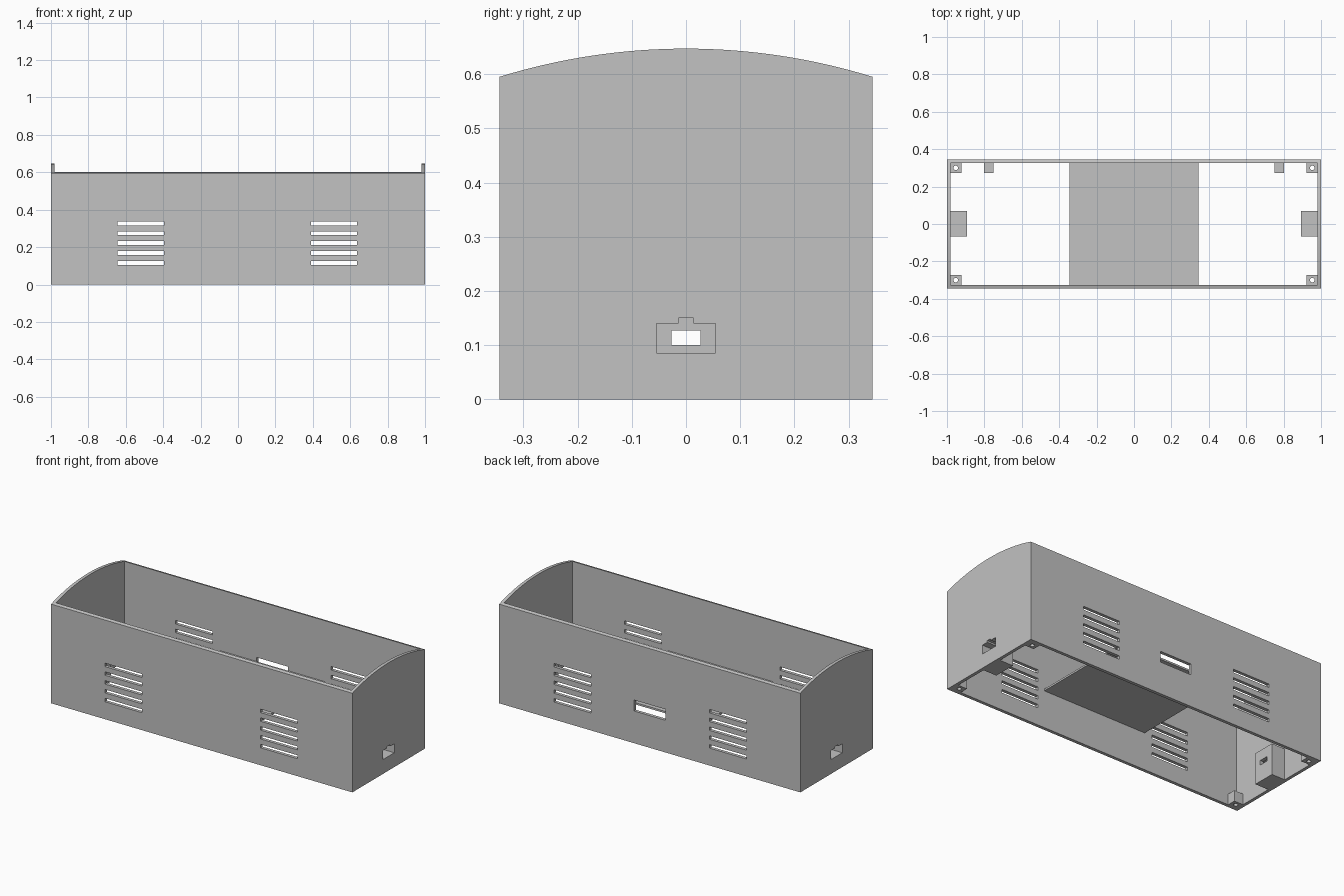
import bpy, bmesh, math

if "Cube" in bpy.data.objects:
    bpy.data.objects.remove(bpy.data.objects["Cube"])

L, W, H, TOP, T = 1.0, 0.344, 0.595, 0.647, 0.019   # half length, half width, heights, wall

grey = bpy.data.materials.new("plain_grey")
grey.diffuse_color = (0.54, 0.54, 0.54, 1)
grey.use_nodes = True
grey.node_tree.nodes["Principled BSDF"].inputs["Base Color"].default_value = grey.diffuse_color


def finish(name, bm):
    bmesh.ops.recalc_face_normals(bm, faces=bm.faces)
    me = bpy.data.meshes.new(name)
    bm.to_mesh(me)
    bm.free()
    me.materials.append(grey)
    ob = bpy.data.objects.new(name, me)
    bpy.context.collection.objects.link(ob)
    return ob


def add_prism(bm, profile, x0, x1):
    """Extrude a (y, z) profile along x."""
    rings = [[bm.verts.new((x, y, z)) for y, z in profile] for x in (x0, x1)]
    n = len(profile)
    bm.faces.new(rings[0])
    bm.faces.new(rings[1][::-1])
    for i in range(n):
        j = (i + 1) % n
        bm.faces.new((rings[0][i], rings[1][i], rings[1][j], rings[0][j]))


def prism(name, profile, x0, x1):
    bm = bmesh.new()
    add_prism(bm, profile, x0, x1)
    return finish(name, bm)


def boxes(name, items):
    """Disjoint boxes given as (x0, x1, y0, y1, z0, z1)."""
    bm = bmesh.new()
    for x0, x1, y0, y1, z0, z1 in items:
        add_prism(bm, [(y0, z0), (y1, z0), (y1, z1), (y0, z1)], x0, x1)
    return finish(name, bm)


def cut(ob, cutter):
    mod = ob.modifiers.new("cut", 'BOOLEAN')
    mod.operation, mod.solver, mod.object = 'DIFFERENCE', 'EXACT', cutter
    bpy.context.view_layer.objects.active = ob
    bpy.ops.object.modifier_apply(modifier=mod.name)
    bpy.data.objects.remove(cutter)


# Outer shell with a gently arched top outline
R = (W * W + (TOP - H) ** 2) / (2 * (TOP - H))
half = math.asin(W / R)
arch = [(R * math.sin(a), TOP - R + R * math.cos(a))
        for a in (half - 2 * half * i / 32 for i in range(33))]
shell = prism("shell", [(-W, 0), (W, 0)] + arch, -L, L)

# Main cavity, open at top and bottom; the end walls keep the full arch
cut(shell, boxes("cavity", [(-L + T, L - T, -W + T, W - T, -0.1, 1)]))

# Vent slots through both long walls, plus a display slot in the back wall
vents = [(x0, x1, -0.5, 0.5, z - 0.0105, z + 0.0105)
         for x0, x1 in ((-0.643, -0.396), (0.390, 0.637))
         for z in (0.115, 0.168, 0.221, 0.274, 0.326)]
cut(shell, boxes("slots", vents + [(-0.105, 0.105, 0.2, 0.5, 0.193, 0.259)]))

# Keyed plug pocket outline used on both ends
pocket = [(-0.054, 0.086), (0.054, 0.086), (0.054, 0.14), (0.014, 0.14),
          (0.014, 0.15), (-0.014, 0.15), (-0.014, 0.14), (-0.054, 0.14)]

for side, s in (("left", -1), ("right", 1)):
    span = lambda a, b: sorted((s * a, s * b))
    # Plug housing inside the end wall, with a small through hole
    block = boxes(side + "_plug_housing", [(*span(0.893, L - T), -0.067, 0.069, 0, 0.188)])
    for ob in (shell, block):
        cut(ob, prism("pocket_cutter", pocket, *span(0.915, 1.1)))
    cut(block, boxes("hole_cutter", [(*span(0.8, 1.1), -0.027, 0.027, 0.1, 0.127)]))

    # Corner screw posts
    for end, t in (("front", -1), ("back", 1)):
        y0, y1 = sorted((t * 0.274, t * (W - T)))
        post = boxes(f"{side}_{end}_screw_post", [(*span(0.922, L - T), y0, y1, 0, 0.065)])
        bm = bmesh.new()
        bmesh.ops.create_cone(bm, cap_ends=True, segments=24, radius1=0.012,
                              radius2=0.012, depth=0.4)
        bmesh.ops.translate(bm, verts=bm.verts, vec=(s * 0.953, t * 0.3, 0))
        cut(post, finish("screw_hole_cutter", bm))

    # Small lug on the back wall
    boxes(side + "_back_lug", [(*span(0.75, 0.802), 0.274, W - T, 0.1, 0.16)])

# Central shelf between the long walls
boxes("shelf", [(-0.346, 0.346, -W + T, W - T, 0.224, 0.235)])

# Smooth the arch and the holes, keep all corners sharp
for ob in bpy.context.collection.objects:
    bpy.ops.object.select_all(action='DESELECT')
    ob.select_set(True)
    bpy.context.view_layer.objects.active = ob
    bpy.ops.object.shade_smooth_by_angle(angle=math.radians(30))
